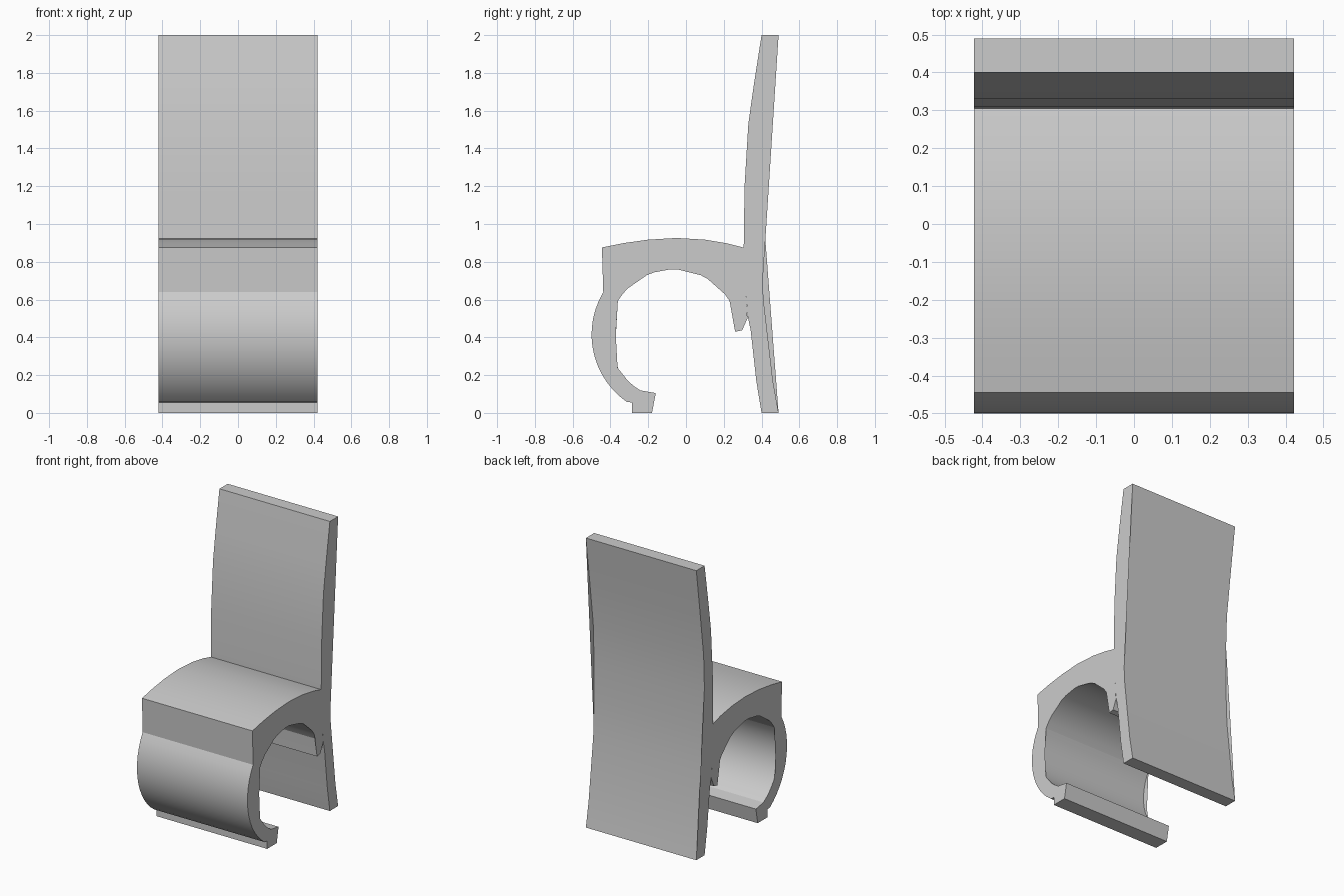
import bpy, bmesh
from math import sin, cos, radians

if "Cube" in bpy.data.objects:
    bpy.data.objects.remove(bpy.data.objects["Cube"])

HALF_W = 0.422
CY, CZ = -0.065, 0.415          # centre of the round hollow under the seat


def arc(r, a0, a1, n):
    """Points (y, z) on a circle around the hollow, angles in degrees."""
    step = (a1 - a0) / n
    return [(CY + r * cos(radians(a0 + step * i)),
             CZ + r * sin(radians(a0 + step * i))) for i in range(n + 1)]


def extrude_profile(name, pts):
    """Extrude a side profile (y, z) across the chair's width."""
    bm = bmesh.new()
    left = [bm.verts.new((-HALF_W, y, z)) for y, z in pts]
    right = [bm.verts.new((HALF_W, y, z)) for y, z in pts]
    n = len(pts)
    for i in range(n):
        j = (i + 1) % n
        bm.faces.new((left[i], left[j], right[j], right[i]))
    caps = [bm.faces.new(left[::-1]), bm.faces.new(right)]
    bmesh.ops.triangulate(bm, faces=caps)
    bmesh.ops.recalc_face_normals(bm, faces=bm.faces)
    mesh = bpy.data.meshes.new(name)
    bm.to_mesh(mesh)
    bm.free()
    obj = bpy.data.objects.new(name, mesh)
    bpy.context.collection.objects.link(obj)
    bpy.ops.object.select_all(action='DESELECT')
    obj.select_set(True)
    bpy.context.view_layer.objects.active = obj
    bpy.ops.object.shade_smooth_by_angle(angle=radians(15))
    return obj


# Bowed back panel running from the floor to the top
back_front = [(0.40, 0), (0.372, 0.17), (0.342, 0.44), (0.325, 0.52), (0.305, 0.84),
              (0.307, 0.92), (0.31, 1.2), (0.33, 1.53), (0.358, 1.73), (0.40, 2.0)]
back_rear = [(0.49, 2.0), (0.45, 1.70), (0.41, 1.38), (0.40, 1.1), (0.40, 0.86),
             (0.41, 0.6), (0.46, 0.17), (0.49, 0)]
extrude_profile("back_panel", back_front + back_rear)

# Seat block: gently domed top, round hollow below, small tip at the rear
seat_top = [(0.305, 0.875), (0.22, 0.897), (0.10, 0.917), (-0.05, 0.926),
            (-0.20, 0.917), (-0.33, 0.899), (-0.445, 0.876)]
seat_tip = [(0.255, 0.50), (0.26, 0.43), (0.297, 0.437), (0.325, 0.50)]
extrude_profile("seat", seat_top + [(-0.438, 0.639)]
                + arc(0.345, 149, 24, 18) + seat_tip)

# Curled front leg ending in a small foot
foot = [(-0.285, 0.055), (-0.285, 0), (-0.18, 0), (-0.16, 0.105)]
extrude_profile("front_leg", arc(0.435, 149, 235, 13) + foot
                + arc(0.345, 239, 149, 13))
